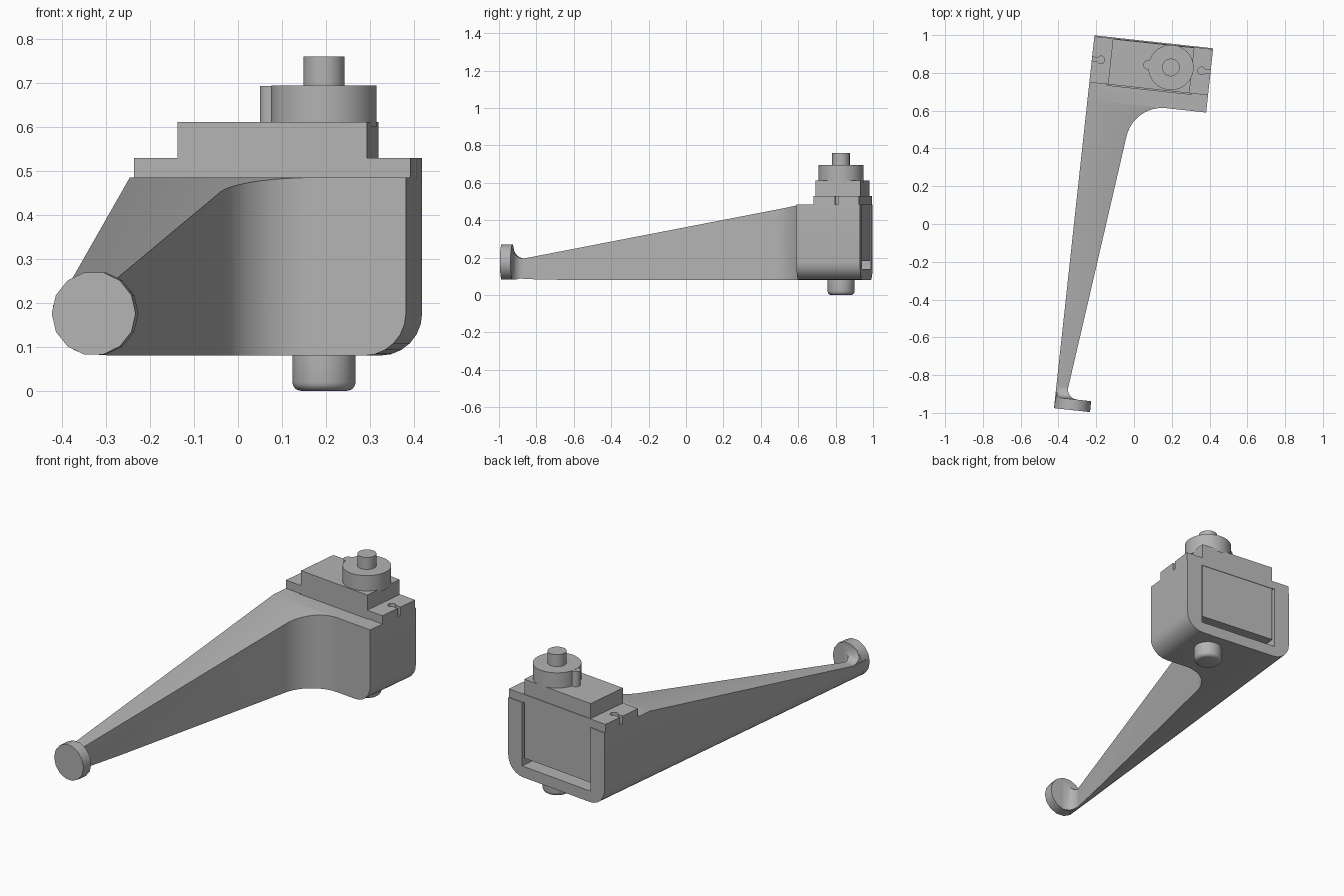
import bpy, bmesh
from math import sin, cos, radians

cube = bpy.data.objects.get("Cube")
if cube:
    bpy.data.objects.remove(cube)

TILT = radians(-6.2)      # whole bracket is turned slightly about z
W = 0.316                 # half width of housing
FRONT, BACK, FOOT = 0.628, 0.97, -1.015
BASE, TOP = 0.08, 0.485
FOOT_X, FOOT_R = -0.22, 0.096

grey = bpy.data.materials.new("plain grey")
grey.use_nodes = True
colour = (0.45, 0.45, 0.45, 1)
grey.diffuse_color = colour
grey.node_tree.nodes["Principled BSDF"].inputs["Base Color"].default_value = colour

PLACE = {"x": lambda a, b, t: (t, a, b),
         "y": lambda a, b, t: (a, t, b),
         "z": lambda a, b, t: (a, b, t)}


def arc(cx, cy, r, start, end, steps):
    angles = [radians(start + (end - start) * i / steps) for i in range(steps + 1)]
    return [(cx + r * cos(a), cy + r * sin(a)) for a in angles]


def circle(cx, cy, r, sides):
    return arc(cx, cy, r, 0, 360, sides)[:-1]


def rect(x0, y0, x1, y1):
    return [(x0, y0), (x1, y0), (x1, y1), (x0, y1)]


def prism(name, outline, axis, lo, hi):
    """Extrude a flat outline along one axis."""
    bm = bmesh.new()
    rings = [[bm.verts.new(PLACE[axis](a, b, t)) for a, b in outline] for t in (lo, hi)]
    bm.faces.new(rings[0])
    bm.faces.new(rings[1])
    n = len(outline)
    for i in range(n):
        j = (i + 1) % n
        bm.faces.new((rings[0][i], rings[0][j], rings[1][j], rings[1][i]))
    bmesh.ops.recalc_face_normals(bm, faces=bm.faces)
    mesh = bpy.data.meshes.new(name)
    bm.to_mesh(mesh)
    bm.free()
    mesh.materials.append(grey)
    obj = bpy.data.objects.new(name, mesh)
    bpy.context.collection.objects.link(obj)
    return obj


def apply(obj, mod):
    bpy.context.view_layer.objects.active = obj
    bpy.ops.object.modifier_apply(modifier=mod.name)


def combine(obj, operation, *tools):
    """Run boolean tools on a part, then discard them."""
    for tool in tools:
        mod = obj.modifiers.new("cut", "BOOLEAN")
        mod.operation, mod.solver, mod.object = operation, "EXACT", tool
        apply(obj, mod)
        bpy.data.objects.remove(tool)
    return obj


def finish(*parts):
    for obj in parts:
        obj.rotation_euler.z = TILT
        bpy.ops.object.select_all(action="DESELECT")
        obj.select_set(True)
        bpy.context.view_layer.objects.active = obj
        bpy.ops.object.shade_smooth_by_angle(angle=radians(35))


# Housing and arm: plan outline, limited by a rounded section and a sloping side profile
fillet = arc(0.103, FRONT - 0.194, 0.194, 90, 173.2, 12)
plan = [(-W, FOOT + 0.03), (-0.254, FOOT + 0.03), (-0.254, -0.91)] + fillet[::-1] + \
       [(W, FRONT), (W, BACK), (-W, BACK)]
bracket = prism("arm_and_housing", plan, "z", BASE - 0.02, TOP + 0.1)
r = FOOT_R
section = arc(-W + r, BASE + r, r, 180, 270, 6) + arc(W - r, BASE + r, r, 270, 360, 6) + \
          [(W + 0.01, TOP + 0.2), (-W - 0.01, TOP + 0.2)]
side = [(-1.1, BASE - 0.1), (1.1, BASE - 0.1), (1.1, TOP), (FRONT, TOP),
        (-0.9, 0.195), (-1.1, 0.195)]
combine(bracket, "INTERSECT",
        prism("section", section, "y", -1.2, 1.2),
        prism("side", side, "x", -1, 1))
combine(bracket, "DIFFERENCE",
        prism("pocket", rect(-0.225, 0.715, 0.225, BACK + 0.1), "z", 0.14, TOP + 0.1))

# Round foot pad at the end of the arm
DISC_BACK = -0.957
pad_outline = circle(FOOT_X, BASE + r, r, 14)
foot = prism("foot_pad", pad_outline, "y", FOOT, DISC_BACK)

# Curved blend between the arm and the foot pad
b = 0.055
blend_plan = [(-W - 0.01, DISC_BACK - 0.01), (-0.254 + b, DISC_BACK - 0.01)] + \
    arc(-0.254 + b, DISC_BACK + b, b, 270, 180, 6) + [(-W - 0.01, DISC_BACK + b)]
blend_side = [(DISC_BACK - 0.01, 0), (DISC_BACK + b, 0)] + \
    arc(DISC_BACK + b, 0.195 + b, b, 270, 180, 6) + [(DISC_BACK - 0.01, 0.195 + b)]
blend = combine(prism("foot_blend", blend_plan, "z", 0.02, 0.4), "INTERSECT",
                prism("side", blend_side, "x", -1, 1),
                prism("round", circle(FOOT_X, BASE + r, r - 0.001, 14), "y", -1.1, -0.8))

# Motor block sitting in the pocket
motor = prism("motor_block", rect(-0.217, 0.72, 0.217, 0.962), "z", 0.182, 0.612)

# Mounting flange with a keyhole slot at each end
MID = 0.845
flange = prism("mounting_flange", rect(-W, 0.72, W, 0.965), "z", TOP, 0.53)
for s in (-1, 1):
    combine(flange, "DIFFERENCE",
            prism("hole", circle(s * 0.268, MID, 0.02, 16), "z", 0.4, 0.6),
            prism("slot", rect(*sorted((s * 0.268, s * 0.4))[:1], MID - 0.01,
                               max(s * 0.268, s * 0.4), MID + 0.01), "z", 0.4, 0.6))

# Gear case, its small side boss and the output shaft
AXLE = 0.105
case = prism("gear_case", circle(AXLE, MID, 0.12, 48), "z", 0.6, 0.695)
boss = prism("gear_boss", circle(AXLE - 0.123, MID, 0.024, 24), "z", 0.6, 0.694)
shaft = prism("output_shaft", circle(AXLE, MID, 0.047, 32), "z", 0.69, 0.76)

# Lower pivot pin with a softened rim
pin = prism("pivot_pin", circle(AXLE, MID, 0.072, 40), "z", 0, 0.135)
rim = pin.modifiers.new("rim", "BEVEL")
rim.width, rim.segments, rim.limit_method = 0.02, 4, "ANGLE"
rim.angle_limit = radians(40)
apply(pin, rim)

finish(bracket, foot, blend, motor, flange, case, boss, shaft, pin)
